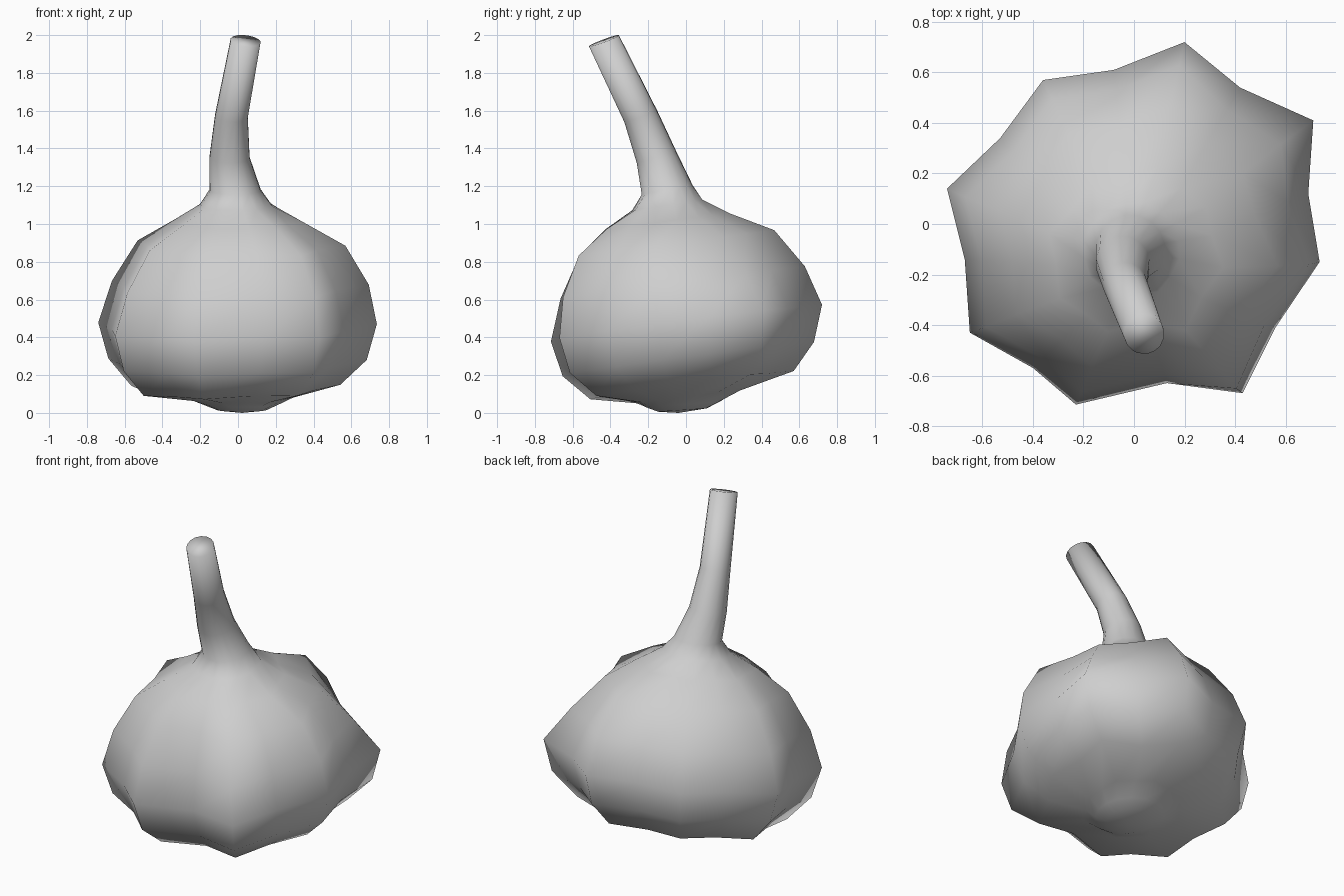
import bpy
import bmesh
from mathutils import Vector

cube = bpy.data.objects.get("Cube")
if cube:
    bpy.data.objects.remove(cube, do_unlink=True)

# Skin colour
skin = bpy.data.materials.new("pale_grey")
skin.use_nodes = True
skin.diffuse_color = (0.62, 0.62, 0.62, 1)
skin.node_tree.nodes["Principled BSDF"].inputs["Base Color"].default_value = (0.62, 0.62, 0.62, 1)

# Widest cross-section: eight irregular clove ridges with a groove after each
OUTLINE = [Vector(p) for p in (
    (0.735, -0.15), (0.69, 0.12), (0.71, 0.41), (0.42, 0.54),
    (0.20, 0.72), (-0.08, 0.61), (-0.36, 0.57), (-0.53, 0.34),
    (-0.74, 0.14), (-0.67, -0.14), (-0.65, -0.43), (-0.40, -0.57),
    (-0.23, -0.715), (0.13, -0.63), (0.43, -0.67), (0.56, -0.41))]
MEAN = 0.71

# Extra or missing shoulder fullness of single points, by outline index
SHOULDER = {0: 0.09, 1: -0.04, 2: -0.18, 3: -0.06, 13: 0.02, 14: 0.09, 15: 0.05}

# Rings from root to stem tip:
# centre x, y, z, radius, ridge strength, slope in x, slope in y, shoulder weight
RINGS = [
    (0.02, -0.02, 0.015, 0.13, 0, 0, 0.07, 0),
    (0.015, -0.02, 0.045, 0.20, 0, 0, 0.07, 0),
    (0.01, 0.01, 0.085, 0.28, 0.5, 0.01, 0.12, 0),
    (-0.01, 0.03, 0.147, 0.53, 1.1, 0.03, 0.13, 0),
    (0, 0.01, 0.285, 0.655, 1.1, 0.02, 0.13, 0),
    (0, 0, 0.475, 0.71, 1, 0.02, 0.13, 0),
    (0, -0.02, 0.69, 0.64, 1, 0.01, 0.13, 0.5),
    (0, -0.05, 0.90, 0.51, 1, 0, 0.13, 0.85),
    (0, -0.10, 1.015, 0.325, 0.9, 0, 0.13, 0.6),
    (-0.01, -0.10, 1.10, 0.19, 0.4, 0, 0.15, 0),
    (-0.015, -0.10, 1.18, 0.137, 0, 0, 0.18, 0),
    (-0.045, -0.155, 1.35, 0.108, 0, 0, 0.25, 0),
    (-0.035, -0.24, 1.57, 0.088, 0, -0.05, 0.35, 0),
    (0.04, -0.435, 1.97, 0.08, 0, -0.1, 0.37, 0),
]

bm = bmesh.new()


def add_ring(cx, cy, cz, radius, ridge, slope_x, slope_y, shoulder):
    ring = []
    for i, p in enumerate(OUTLINE):
        d = p.normalized() * radius * (1 + ridge * (p.length / MEAN - 1))
        d *= 1 + shoulder * SHOULDER.get(i, 0)
        ring.append(bm.verts.new((cx + d.x, cy + d.y, cz + slope_x * d.x + slope_y * d.y)))
    return ring


# Bulb and stem as one continuous skin
rings = [add_ring(*r) for r in RINGS]
n = len(OUTLINE)
for low, high in zip(rings, rings[1:]):
    for i in range(n):
        j = (i + 1) % n
        bm.faces.new((low[i], low[j], high[j], high[i]))

# Root tip and cut stem end
root = bm.verts.new((0.02, -0.04, 0))
for i in range(n):
    bm.faces.new((root, rings[0][(i + 1) % n], rings[0][i]))
bm.faces.new(rings[-1])
bmesh.ops.recalc_face_normals(bm, faces=bm.faces)
for face in bm.faces:
    face.smooth = True

mesh = bpy.data.meshes.new("garlic_bulb")
bm.to_mesh(mesh)
bm.free()
mesh.materials.append(skin)
bulb = bpy.data.objects.new("garlic_bulb", mesh)
bpy.context.collection.objects.link(bulb)
